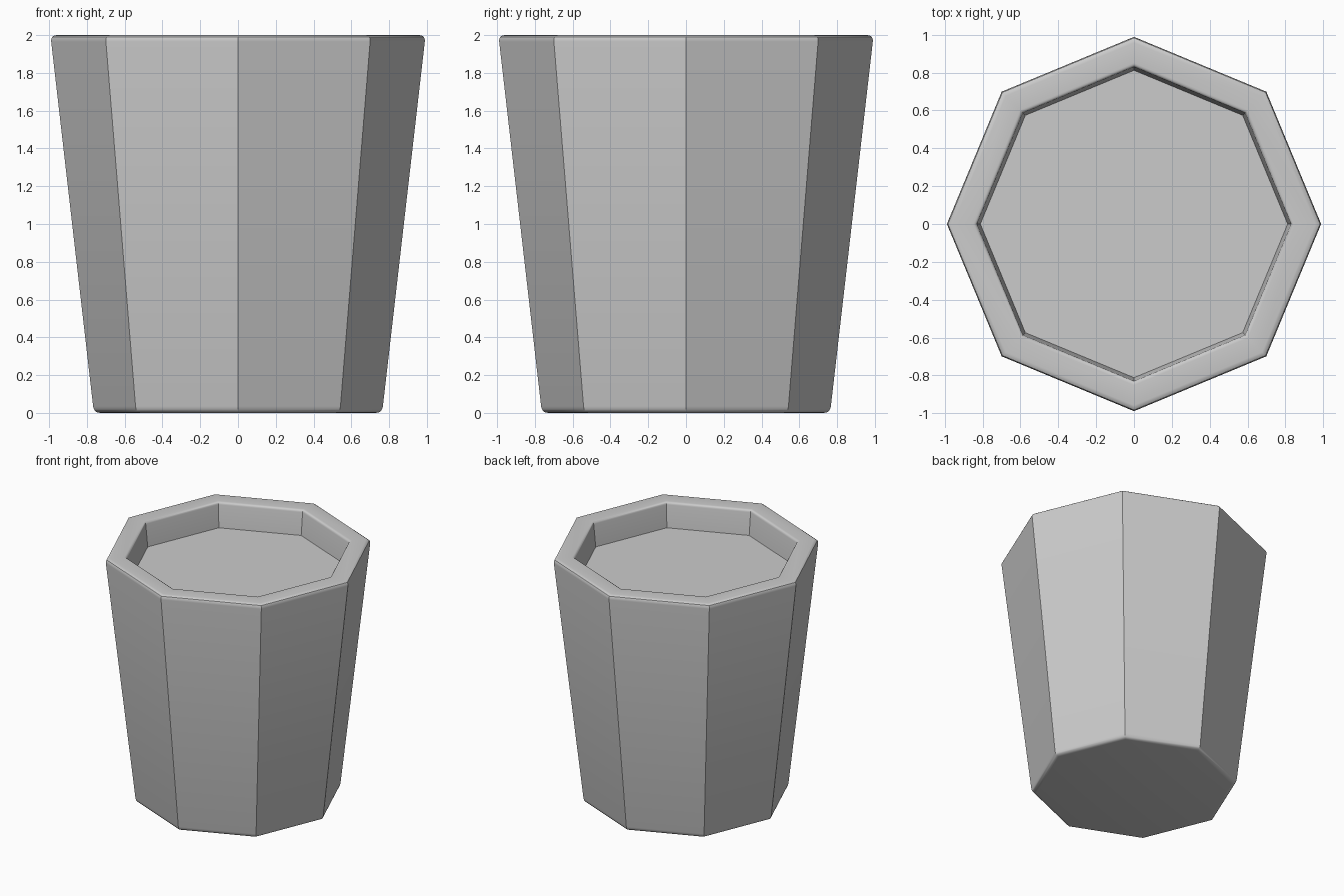
import bpy, bmesh, math
from mathutils import Vector

if "Cube" in bpy.data.objects:
    bpy.data.objects.remove(bpy.data.objects["Cube"])

SIDES = 8


def fillet(prev, corner, nxt, r, steps=4):
    # Rounded corner as a short quadratic curve
    p, c, n = Vector(prev), Vector(corner), Vector(nxt)
    a = c + (p - c).normalized() * r
    b = c + (n - c).normalized() * r
    ts = [i / steps for i in range(steps + 1)]
    return [(1 - t) ** 2 * a + 2 * t * (1 - t) * c + t * t * b for t in ts]


# Profile (corner radius, height): base, outer wall, rim, recess wall, floor
corners = [(0, 0), (0.763, 0), (0.993, 2), (0.832, 2), (0.812, 1.8), (0, 1.8)]
rounding = [0, 0.035, 0.035, 0.02, 0, 0]
profile = []
for i in range(1, len(corners) - 1):
    if rounding[i]:
        profile += fillet(corners[i - 1], corners[i], corners[i + 1], rounding[i])
    else:
        profile.append(Vector(corners[i]))

# Sweep the profile around eight sides
bm = bmesh.new()
rings = []
for r, z in profile:
    rings.append([bm.verts.new((r * math.cos(math.tau * k / SIDES),
                                r * math.sin(math.tau * k / SIDES), z))
                  for k in range(SIDES)])
for lo, hi in zip(rings, rings[1:]):
    for k in range(SIDES):
        j = (k + 1) % SIDES
        bm.faces.new((lo[k], lo[j], hi[j], hi[k]))
bm.faces.new(rings[0][::-1])
bm.faces.new(rings[-1])
bmesh.ops.recalc_face_normals(bm, faces=bm.faces)

mesh = bpy.data.meshes.new("octagonal_planter")
bm.to_mesh(mesh)
bm.free()
planter = bpy.data.objects.new("octagonal_planter", mesh)
bpy.context.collection.objects.link(planter)

# Smooth the rounded edges, keep the facets crisp
bpy.context.view_layer.objects.active = planter
planter.select_set(True)
bpy.ops.object.shade_smooth_by_angle(angle=math.radians(30))
